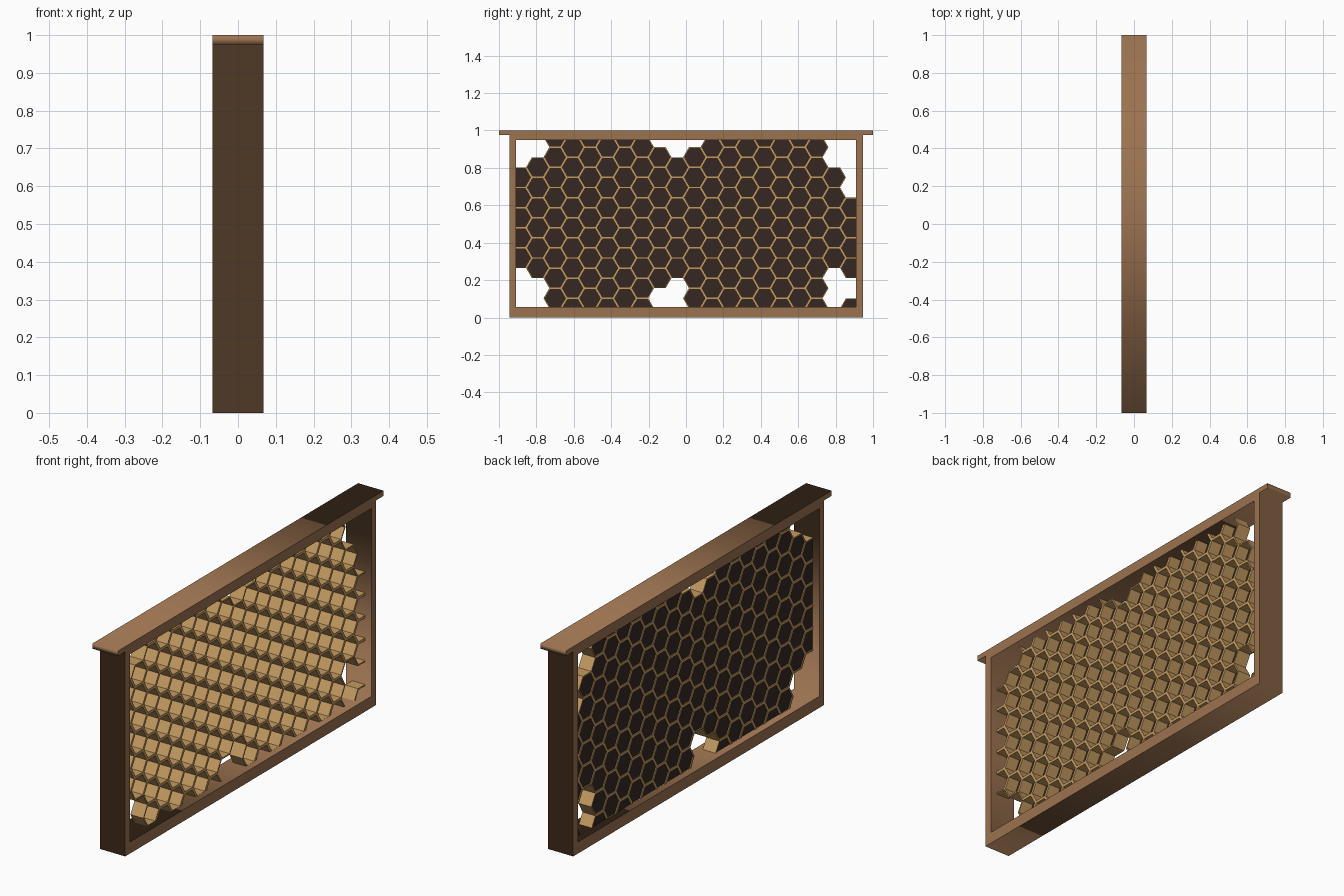
import bpy, bmesh, math

if "Cube" in bpy.data.objects:
    bpy.data.objects.remove(bpy.data.objects["Cube"])

HALF_W = 0.067            # half depth of the wooden frame
COLS, PITCH = 20, 0.1077  # comb columns, flat-to-flat cell size
R = PITCH / math.sqrt(3)
STEP = 1.5 * R
WALL = 0.0075
X_BACK, X_FRONT = -0.034, 0.034


def material(name, rgb):
    m = bpy.data.materials.new(name)
    m.diffuse_color = (*rgb, 1)
    m.use_nodes = True
    m.node_tree.nodes["Principled BSDF"].inputs["Base Color"].default_value = m.diffuse_color
    return m


def link_mesh(name, bm, mat):
    # keep the comb ends buried inside the bars
    for co, no in (((0, 0.925, 0), (0, 1, 0)), ((0, -0.925, 0), (0, -1, 0)),
                   ((0, 0, 0.962), (0, 0, 1)), ((0, 0, 0.04), (0, 0, -1))):
        bmesh.ops.bisect_plane(bm, geom=bm.verts[:] + bm.edges[:] + bm.faces[:],
                               plane_co=co, plane_no=no, clear_outer=True)
    me = bpy.data.meshes.new(name)
    bm.to_mesh(me)
    bm.free()
    me.materials.append(mat)
    ob = bpy.data.objects.new(name, me)
    bpy.context.collection.objects.link(ob)
    return ob


wood = material("wood", (0.33, 0.17, 0.08))
wax = material("wax", (0.56, 0.33, 0.12))
dark = material("cell_floor", (0.035, 0.02, 0.016))

# Wooden frame: outline with top lugs and one rectangular opening, extruded along x
outer = [(-1, 1), (-1, .975), (-.945, .975), (-.945, 0),
         (.945, 0), (.945, .975), (1, .975), (1, 1)]
inner = [(-.908, .055), (-.908, .95), (.908, .95), (.908, .055)]
cu = bpy.data.curves.new("wooden_frame", "CURVE")
cu.dimensions, cu.fill_mode, cu.extrude = "2D", "BOTH", HALF_W
for pts in (outer, inner):
    sp = cu.splines.new("POLY")
    sp.points.add(len(pts) - 1)
    for p, (y, z) in zip(sp.points, pts):
        p.co = (y, z, 0, 1)
    sp.use_cyclic_u = True
cu.materials.append(wood)
frame = bpy.data.objects.new("wooden_frame", cu)
frame.rotation_euler = (math.pi / 2, 0, math.pi / 2)
bpy.context.collection.objects.link(frame)
bpy.context.view_layer.objects.active = frame
frame.select_set(True)
bpy.ops.object.convert(target="MESH")

# Comb cells as (column, row), rows in half pitches; ragged gaps removed
top = {0: 13, 1: 14, 8: 15, 9: 14, 10: 15, 18: 13, 19: 10}
bottom = {0: 5, 1: 4, 8: 3, 9: 4, 18: 5}
cells = {(i, j) for i in range(COLS) for j in range(18)
         if (i + j) % 2 == 1 and bottom.get(i, 0) <= j <= top.get(i, 17)}
cells.discard((19, 2))


def centre(i, j):
    return (i - (COLS - 1) / 2) * STEP, 0.049 + j * PITCH / 2


def ring(bm, c, r, x):
    return [bm.verts.new((x, c[0] + r * math.cos(k * math.pi / 3),
                          c[1] + r * math.sin(k * math.pi / 3))) for k in range(6)]


# Neighbour across each hexagon side, counter-clockwise from upper right
SIDES = [(1, 1), (0, 2), (-1, 1), (-1, -1), (0, -2), (1, -1)]

# Wax walls: open hexagonal tubes with rims, outer faces only along gaps
bm = bmesh.new()
for i, j in sorted(cells):
    c = centre(i, j)
    ob_, of = ring(bm, c, R, X_BACK), ring(bm, c, R, X_FRONT)
    ib, inf = ring(bm, c, R - WALL, X_BACK), ring(bm, c, R - WALL, X_FRONT)
    for k in range(6):
        n = (k + 1) % 6
        bm.faces.new((of[k], of[n], inf[n], inf[k]))
        bm.faces.new((ob_[n], ob_[k], ib[k], ib[n]))
        bm.faces.new((inf[k], inf[n], ib[n], ib[k]))
        if (i + SIDES[k][0], j + SIDES[k][1]) not in cells:
            bm.faces.new((ob_[k], ob_[n], of[n], of[k]))
bmesh.ops.remove_doubles(bm, verts=bm.verts[:], dist=0.0005)
link_mesh("honeycomb_walls", bm, wax)

# Dark cell floors: thin hexagonal plates near the back rim
bm = bmesh.new()
for i, j in sorted(cells):
    c = centre(i, j)
    a, b = ring(bm, c, R - WALL / 2, X_BACK + 0.004), ring(bm, c, R - WALL / 2, X_BACK + 0.01)
    bm.faces.new(a[::-1])
    bm.faces.new(b)
    for k in range(6):
        n = (k + 1) % 6
        bm.faces.new((a[k], a[n], b[n], b[k]))
link_mesh("cell_floors", bm, dark)
